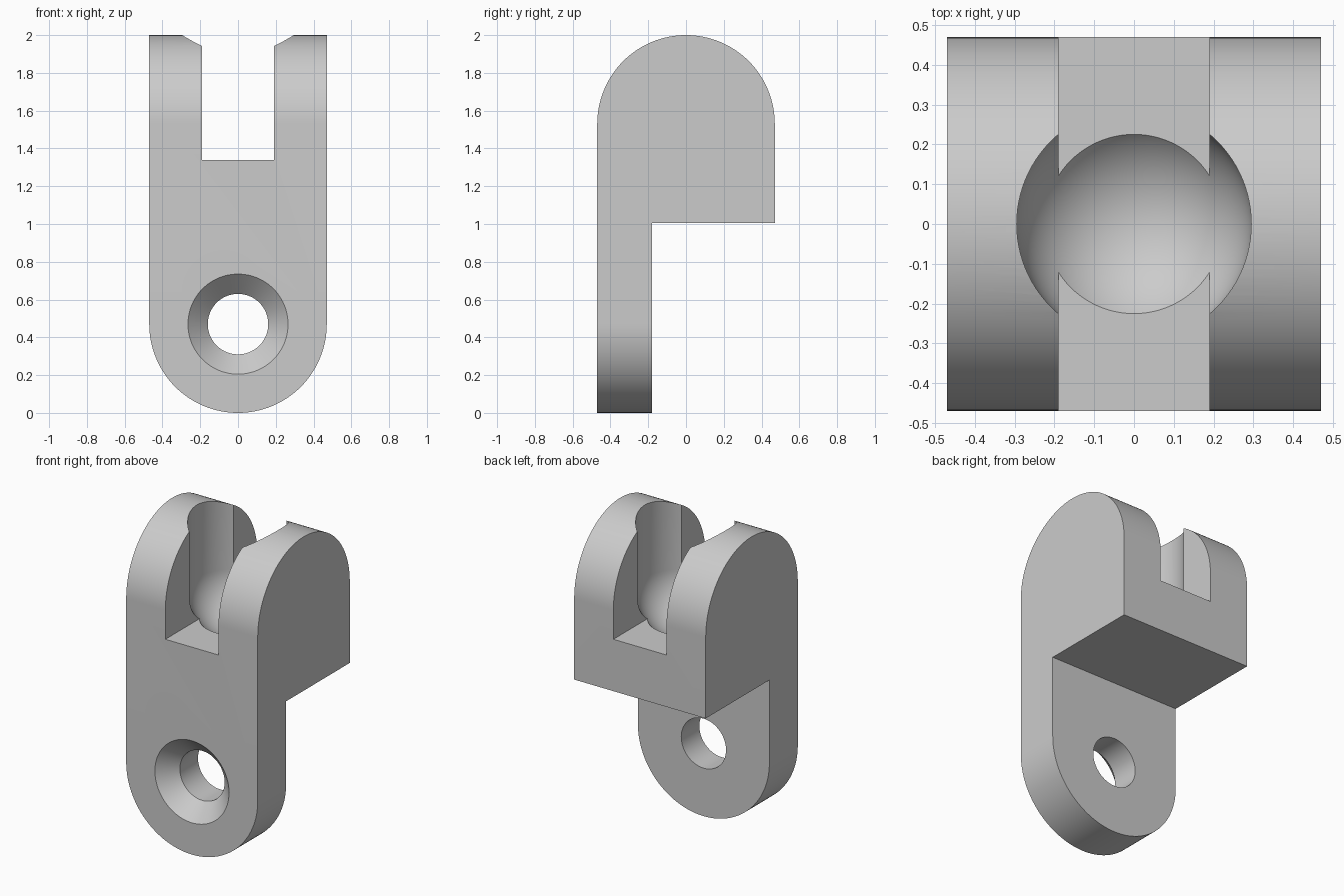
import bpy, bmesh
from math import pi, sin, cos, radians
from mathutils import Vector, Matrix

HALF = 0.47      # half width, also the radius of both rounded ends
HEIGHT = 2.0
SOCKET_R = 0.295
SOCKET_Z = HEIGHT - HALF
HOLE_R, SINK_R = 0.16, 0.265

if "Cube" in bpy.data.objects:
    bpy.data.objects.remove(bpy.data.objects["Cube"], do_unlink=True)

grey = bpy.data.materials.new("light grey")
grey.use_nodes = True
colour = (0.6, 0.6, 0.6, 1)
grey.diffuse_color = colour
grey.node_tree.nodes["Principled BSDF"].inputs["Base Color"].default_value = colour


def finish(name, bm):
    bmesh.ops.recalc_face_normals(bm, faces=bm.faces)
    mesh = bpy.data.meshes.new(name)
    bm.to_mesh(mesh)
    bm.free()
    mesh.materials.append(grey)
    obj = bpy.data.objects.new(name, mesh)
    bpy.context.collection.objects.link(obj)
    return obj


def arc(cx, cz, r, start, end, steps):
    angles = [radians(start + (end - start) * i / steps) for i in range(steps + 1)]
    return [(cx + r * cos(a), cz + r * sin(a)) for a in angles]


def extrude(name, outline, place, offset):
    """Prism from a 2D outline; place maps each point into space."""
    bm = bmesh.new()
    face = bm.faces.new([bm.verts.new(place(u, v)) for u, v in outline])
    geom = bmesh.ops.extrude_face_region(bm, geom=[face])["geom"]
    moved = [g for g in geom if isinstance(g, bmesh.types.BMVert)]
    bmesh.ops.translate(bm, verts=moved, vec=offset)
    return finish(name, bm)


def lathe(name, profile, matrix):
    """Closed solid from (radius, height) points turned around z."""
    bm = bmesh.new()
    verts = [bm.verts.new((r, 0, h)) for r, h in profile]
    edges = [bm.edges.new(pair) for pair in zip(verts, verts[1:])]
    bmesh.ops.spin(bm, geom=verts + edges, cent=(0, 0, 0), axis=(0, 0, 1),
                   angle=2 * pi, steps=96)
    bmesh.ops.remove_doubles(bm, verts=bm.verts, dist=1e-5)
    bmesh.ops.transform(bm, matrix=matrix, verts=bm.verts)
    return finish(name, bm)


# Side profile: thin mounting plate with a round-topped block above it
side = [(-HALF, -0.2), (-0.18, -0.2), (-0.18, 1.005), (HALF, 1.005)]
side += arc(0, SOCKET_Z, HALF, 0, 180, 64)
bracket = extrude("bracket", side, lambda u, v: Vector((-0.7, u, v)), (1.4, 0, 0))

# Front outline: straight flanks and a round bottom
front = arc(0, HALF, HALF, 180, 360, 64) + [(HALF, 2.4), (-HALF, 2.4)]
outline = extrude("outline_helper", front, lambda u, v: Vector((u, -0.8, v)), (0, 1.6, 0))

# Slot between the two ears
slot_shape = [(-0.19, 1.34), (0.19, 1.34), (0.19, 2.5), (-0.19, 2.5)]
slot = extrude("slot_cutter", slot_shape, lambda u, v: Vector((u, -0.9, v)), (0, 1.8, 0))

# Ball socket: round bottom, straight bore up through the top
bowl = [(SOCKET_R * sin(a), SOCKET_Z - SOCKET_R * cos(a))
        for a in (i / 24 * pi / 2 for i in range(25))]
bowl[0] = (0, SOCKET_Z - SOCKET_R)
socket = lathe("socket_cutter", bowl + [(SOCKET_R, 2.5), (0, 2.5)], Matrix())

# Countersunk screw hole, turned to run along y
depth = SINK_R - HOLE_R
screw = [(0, -0.1), (SINK_R + 0.1, -0.1), (HOLE_R, depth), (HOLE_R, 0.5), (0, 0.5)]
hole = lathe("screw_hole_cutter", screw,
             Matrix.Translation((0, -HALF, HALF)) @ Matrix.Rotation(-pi / 2, 4, "X"))

# Carve the bracket
cuts = ((outline, "INTERSECT"), (slot, "DIFFERENCE"),
        (socket, "DIFFERENCE"), (hole, "DIFFERENCE"))
bpy.ops.object.select_all(action="DESELECT")
bpy.context.view_layer.objects.active = bracket
bracket.select_set(True)
for cutter, operation in cuts:
    cutter.hide_render = True
    mod = bracket.modifiers.new(cutter.name, "BOOLEAN")
    mod.object, mod.operation, mod.solver = cutter, operation, "EXACT"
    bpy.ops.object.modifier_apply(modifier=mod.name)
    bpy.data.objects.remove(cutter, do_unlink=True)

bpy.ops.object.shade_smooth_by_angle(angle=radians(25))
